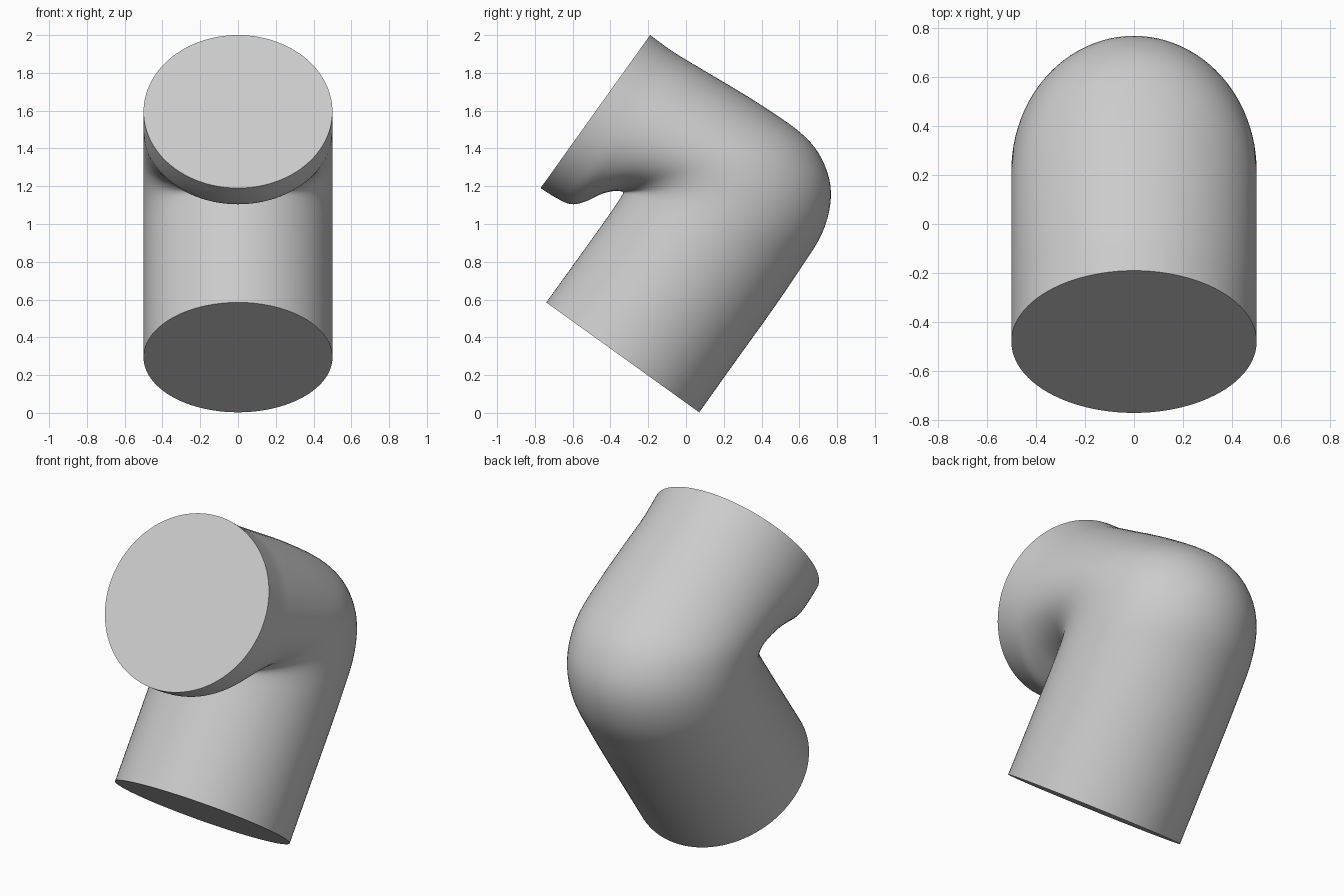
import bpy, bmesh, math
from mathutils import Vector

cube = bpy.data.objects.get("Cube")
if cube:
    bpy.data.objects.remove(cube, do_unlink=True)

SIDES, STEPS, HALF_WIDTH = 96, 5, 0.5

grey = bpy.data.materials.new("plain grey")
grey.use_nodes = True
colour = (0.6, 0.6, 0.6, 1)
grey.diffuse_color = colour
grey.node_tree.nodes["Principled BSDF"].inputs["Base Color"].default_value = colour

# Bend stations: outer (y, z) and inner (y, z) points of each cross-section
stations = [Vector(s) for s in (
    (0.07, 0.003, -0.74, 0.585),
    (0.26, 0.27, -0.57, 0.82),
    (0.45, 0.535, -0.42, 1.03),
    (0.60, 0.755, -0.365, 1.11),
    (0.72, 0.95, -0.34, 1.15),
    (0.767, 1.14, -0.333, 1.167),
    (0.735, 1.31, -0.345, 1.173),
    (0.627, 1.465, -0.38, 1.175),
    (0.39, 1.635, -0.45, 1.158),
    (0.10, 1.81, -0.53, 1.12),
    (-0.05, 1.90, -0.61, 1.105),
    (-0.125, 1.952, -0.69, 1.14),
    (-0.19, 2.0, -0.77, 1.19))]


def spline(a, b, c, d, t):
    """Smooth blend between stations b and c."""
    return 0.5 * (2 * b + (c - a) * t + (2 * a - 5 * b + 4 * c - d) * t * t
                  + (3 * b - a - 3 * c + d) * t ** 3)


padded = [2 * stations[0] - stations[1], *stations, 2 * stations[-1] - stations[-2]]
sections = [spline(*padded[i:i + 4], k / STEPS)
            for i in range(len(stations) - 1) for k in range(STEPS)]
sections.append(stations[-1])

# Elbow: elliptical rings skinned along the bend, closed by flat ends
bm = bmesh.new()
rings = []
for s in sections:
    outer, inner = Vector((0, s[0], s[1])), Vector((0, s[2], s[3]))
    centre, radius = (outer + inner) / 2, (outer - inner) / 2
    ring = []
    for j in range(SIDES):
        a = math.tau * j / SIDES
        side = Vector((HALF_WIDTH * math.sin(a), 0, 0))
        ring.append(bm.verts.new(centre + radius * math.cos(a) + side))
    rings.append(ring)
for low, high in zip(rings, rings[1:]):
    for j in range(SIDES):
        k = (j + 1) % SIDES
        bm.faces.new((low[j], low[k], high[k], high[j]))
bm.faces.new(rings[0])
bm.faces.new(rings[-1])
bmesh.ops.recalc_face_normals(bm, faces=bm.faces)

mesh = bpy.data.meshes.new("pipe_elbow")
bm.to_mesh(mesh)
bm.free()
mesh.materials.append(grey)
elbow = bpy.data.objects.new("pipe_elbow", mesh)
bpy.context.collection.objects.link(elbow)
bpy.context.view_layer.objects.active = elbow
elbow.select_set(True)
bpy.ops.object.shade_smooth_by_angle(angle=math.radians(40))
